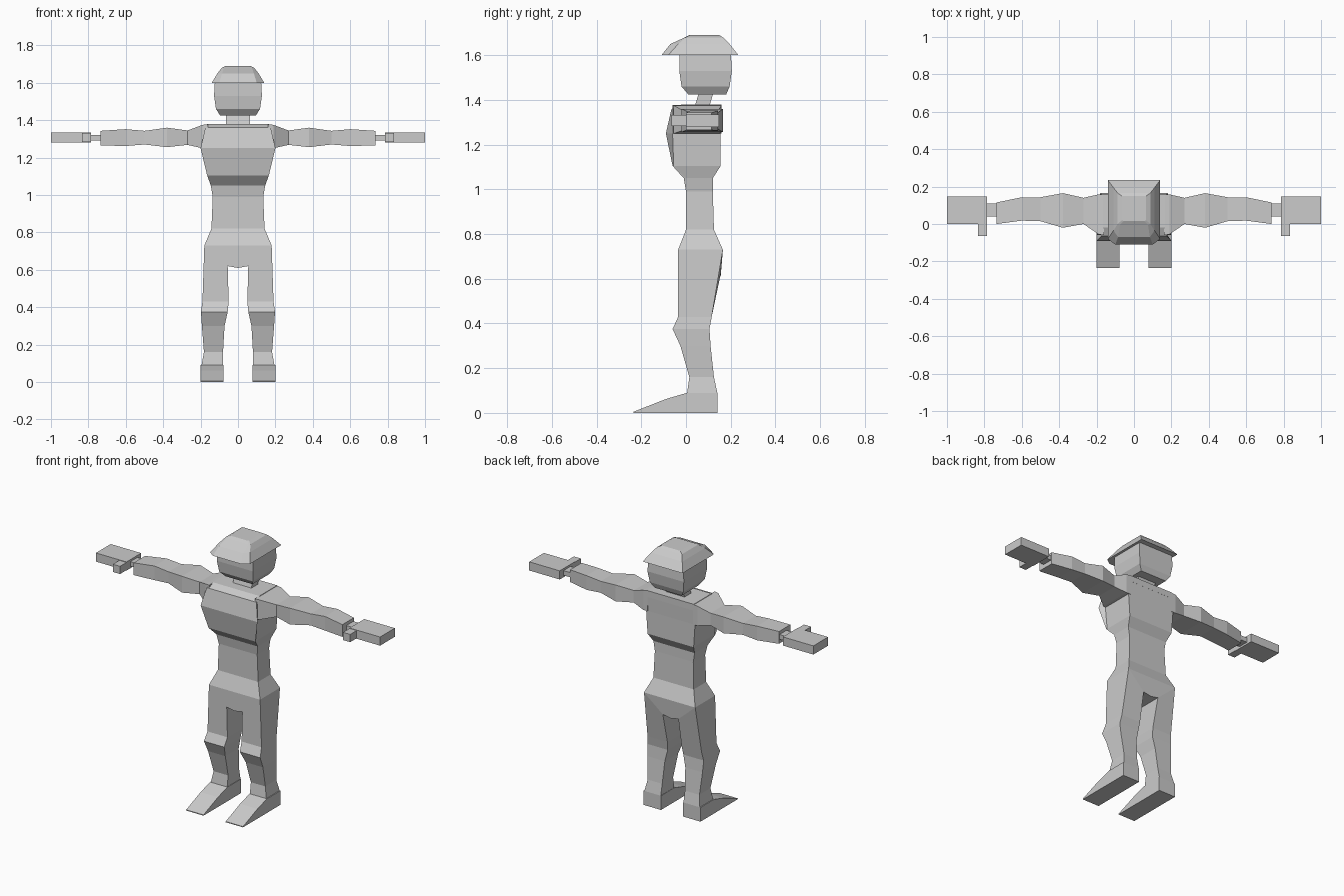
import bpy, bmesh
from mathutils import Vector

if "Cube" in bpy.data.objects:
    bpy.data.objects.remove(bpy.data.objects["Cube"], do_unlink=True)

grey = bpy.data.materials.new("plain grey")
grey.use_nodes = True
GREY = (0.6, 0.6, 0.6, 1)
grey.diffuse_color = GREY
grey.node_tree.nodes["Principled BSDF"].inputs["Base Color"].default_value = GREY


def loft(name, rings, side=1):
    """Skin a row of equal-sized rings and cap both ends; side=-1 mirrors in x."""
    bm = bmesh.new()
    loops = [[bm.verts.new((p[0] * side, p[1], p[2])) for p in r] for r in rings]
    n = len(rings[0])
    for a, b in zip(loops, loops[1:]):
        for i in range(n):
            j = (i + 1) % n
            bm.faces.new((a[i], a[j], b[j], b[i]))
    bm.faces.new(loops[0])
    bm.faces.new(loops[-1])
    bmesh.ops.recalc_face_normals(bm, faces=bm.faces)
    mesh = bpy.data.meshes.new(name)
    bm.to_mesh(mesh)
    bm.free()
    mesh.materials.append(grey)
    ob = bpy.data.objects.new(name, mesh)
    bpy.context.collection.objects.link(ob)
    return ob


def flat(z, x0, x1, y0, y1):
    """Level rectangle."""
    return [(x0, y0, z), (x1, y0, z), (x1, y1, z), (x0, y1, z)]


def upright(x, y0, y1, z0, z1):
    """Rectangle across an arm."""
    return [(x, y0, z0), (x, y1, z0), (x, y1, z1), (x, y0, z1)]


def chest_ring(z, front_x, front_y, side_x, side_y, back_y):
    """Six-sided section whose front edge flares past the ribs."""
    half = [(front_x, front_y, z), (side_x, side_y, z), (side_x, back_y, z)]
    return half + [(-x, y, h) for x, y, h in reversed(half)]


# Head and neck
loft("head", [flat(z, -x, x, a, b) for z, x, a, b in [
    (1.425, .095, .01, .18), (1.46, .118, -.02, .195),
    (1.53, .128, -.03, .205), (1.62, .123, -.03, .20)]])
loft("neck", [flat(1.34, -.065, .065, .03, .095), flat(1.44, -.065, .065, .06, .125)])

# Helmet with a bevelled front brim
helmet = []
for z, x, fx, ys, yf, yb in [(1.60, .14, .10, -.08, -.11, .235),
                             (1.65, .11, .085, -.035, -.07, .195),
                             (1.68, .087, .075, .0, -.005, .165),
                             (1.69, .065, .055, .02, .015, .15)]:
    helmet.append([(-fx, yf, z), (fx, yf, z), (x, ys, z),
                   (x, yb, z), (-x, yb, z), (-x, ys, z)])
loft("helmet", helmet)

# Chest
chest = [chest_ring(1.05, .145, -.01, .145, .0, .12),
         chest_ring(1.105, .165, -.06, .162, -.055, .155),
         chest_ring(1.25, .20, -.09, .172, -.06, .155),
         chest_ring(1.36, .175, -.065, .172, -.05, .158)]
loft("chest", chest)
loft("shoulder_yoke", [flat(1.34, -.172, .172, -.06, .158),
                       flat(1.36, -.172, .172, -.063, .158),
                       flat(1.38, -.165, .165, -.02, .158)])

# Waist and hips, then the wedge between the legs
loft("waist", [flat(z, -x, x, a, b) for z, x, a, b in [
    (.73, .18, -.035, .165), (.82, .142, .0, .125),
    (.99, .135, .0, .12), (1.05, .145, -.01, .12)]])
wedge = [(-.18, .73), (-.055, .62), (0, .61), (.055, .62), (.18, .73)]
loft("pelvis", [[(x, -.035, z) for x, z in wedge],
                [(x, .165 if z > .7 else .155, z) for x, z in wedge]])

for label, s in (("left", 1), ("right", -1)):
    # Leg: the top ring slants from the hip down to the crotch
    top = [(.055, -.035, .62), (.18, -.035, .73), (.18, .165, .73), (.055, .155, .62)]
    rings = [top] + [flat(z, xi, xo, a, b) for z, xi, xo, a, b in [
        (.43, .05, .19, -.035, .115), (.375, .055, .198, -.06, .105),
        (.30, .072, .193, -.025, .11), (.16, .08, .182, .015, .125),
        (.09, .08, .195, .005, .14)]]
    loft(label + "_leg", rings, s)

    # Foot: side profile pushed across
    profile = [(-.235, 0), (.14, 0), (.14, .09), (.005, .09), (-.09, .062), (-.235, .005)]
    loft(label + "_foot", [[(x, y, z) for y, z in profile] for x in (.078, .20)], s)

    # Arm
    loft(label + "_arm", [upright(*r) for r in [
        (.16, -.06, .158, 1.25, 1.378), (.19, -.055, .158, 1.25, 1.375),
        (.27, .0, .14, 1.268, 1.345), (.38, -.02, .165, 1.256, 1.36),
        (.50, .015, .143, 1.27, 1.343), (.60, .018, .143, 1.262, 1.352),
        (.735, .0, .115, 1.265, 1.343)]], s)

    # Wrist, hand and thumb
    loft(label + "_wrist", [upright(x, .04, .11, 1.292, 1.322) for x in (.73, .79)], s)
    loft(label + "_hand", [upright(x, .0, .148, 1.28, 1.335) for x in (.785, 1.0)], s)
    loft(label + "_thumb", [upright(x, -.065, .005, 1.283, 1.332) for x in (.785, .835)], s)
